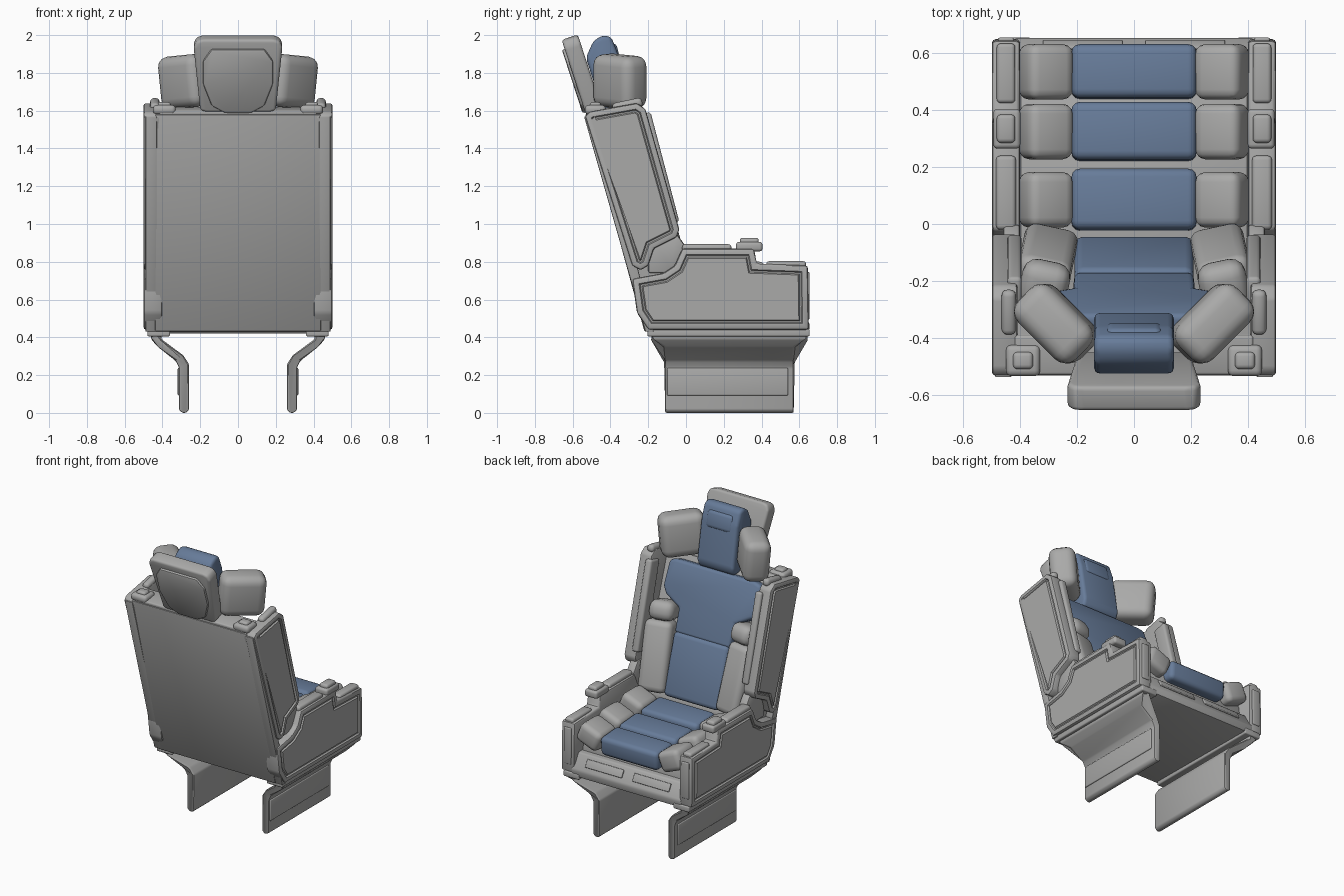
import bpy, bmesh
from math import radians, atan
from mathutils import Matrix, Vector

cube = bpy.data.objects.get("Cube")
if cube:
    bpy.data.objects.remove(cube, do_unlink=True)


def material(name, rgb):
    m = bpy.data.materials.new(name)
    m.use_nodes = True
    m.diffuse_color = (*rgb, 1)
    m.node_tree.nodes["Principled BSDF"].inputs["Base Color"].default_value = (*rgb, 1)
    return m


GREY = material("warm_grey", (0.40, 0.40, 0.395))
BLUE = material("slate_blue", (0.135, 0.20, 0.32))
LEAN = atan(0.30)
SIDES = (("left", 1), ("right", -1))


def finish(name, bm, mat):
    bmesh.ops.recalc_face_normals(bm, faces=bm.faces)
    me = bpy.data.meshes.new(name)
    bm.to_mesh(me)
    bm.free()
    me.materials.append(mat)
    me.shade_smooth()
    me.set_sharp_from_angle(angle=radians(35))
    ob = bpy.data.objects.new(name, me)
    bpy.context.collection.objects.link(ob)
    return ob


def round_edges(bm, r, seg):
    if r:
        bmesh.ops.bevel(bm, geom=bm.edges[:], offset=r, segments=seg,
                        profile=0.5, affect='EDGES', clamp_overlap=True)


def pad(name, loc, size, mat=GREY, r=0.03, rot=(0, 0, 0), seg=3):
    """Rounded box; rot is applied x, then y, then z."""
    bm = bmesh.new()
    bmesh.ops.create_cube(bm, size=1)
    bmesh.ops.scale(bm, vec=size, verts=bm.verts)
    round_edges(bm, r, seg)
    turn = (Matrix.Rotation(rot[2], 4, 'Z') @ Matrix.Rotation(rot[1], 4, 'Y')
            @ Matrix.Rotation(rot[0], 4, 'X'))
    bm.transform(Matrix.Translation(loc) @ turn)
    return finish(name, bm, mat)


def prism(name, pts, w0, w1, axis='X', mat=GREY, r=0.012, seg=2,
          groove=0, matrix=None, flare=None):
    """Extrude a 2D outline along an axis; groove = x side given a rim line."""
    bm = bmesh.new()
    put = (lambda u, v, w: (w, u, v)) if axis == 'X' else (lambda u, v, w: (u, w, v))
    ends = [[bm.verts.new(put(u, v, w)) for u, v in pts] for w in (w0, w1)]
    bm.faces.new(ends[0])
    bm.faces.new(ends[1])
    for i in range(len(pts)):
        j = (i + 1) % len(pts)
        bm.faces.new((ends[0][i], ends[0][j], ends[1][j], ends[1][i]))
    bmesh.ops.recalc_face_normals(bm, faces=bm.faces)
    if flare:
        for v in bm.verts:
            flare(v.co)
    round_edges(bm, r, seg)
    if groove:
        bm.normal_update()
        face = max((f for f in bm.faces if f.normal.x * groove > 0.9),
                   key=lambda f: f.calc_area())
        for width, depth in ((0.018, 0), (0.006, -0.01), (0.008, 0), (0.006, 0.01)):
            bmesh.ops.inset_region(bm, faces=[face], thickness=width, depth=depth,
                                   use_even_offset=True)
    if matrix:
        bm.transform(matrix)
    return finish(name, bm, mat)


def tilted(loc, angle):
    return Matrix.Translation(loc) @ Matrix.Rotation(angle, 4, 'X')


def mirrored(half):
    return half + [(-u, v) for u, v in reversed(half)]


# Back shell and seat pan
prism("back_shell", [(-0.535, 1.58), (-0.22, 0.43), (-0.1, 0.45), (-0.1, 0.72),
                     (-0.39, 1.6)], -0.44, 0.44, r=0.008)
prism("seat_pan", [(-0.21, 0.43), (0.65, 0.42), (0.655, 0.47), (0.6, 0.57),
                   (-0.22, 0.57)], -0.42, 0.42, r=0.01)
prism("seat_support", [(-0.18, 0.5), (0.57, 0.5), (0.55, 0.66), (-0.12, 0.7)],
      -0.4, 0.4)
pad("top_rail", (0, -0.46, 1.595), (0.84, 0.14, 0.03), r=0.01, rot=(radians(8), 0, 0))

for side, s in SIDES:
    # Front slots on the pan
    pad(f"{side}_front_slot", (s * 0.18, 0.63, 0.525), (0.28, 0.012, 0.055),
        r=0.005, rot=(radians(29), 0, 0))

    # Back wing, wing trim, hinge and top knob
    prism(f"{side}_back_wing",
          [(-0.535, 1.57), (-0.51, 1.595), (-0.26, 1.64), (-0.215, 1.61),
           (-0.035, 0.97), (-0.05, 0.93), (-0.17, 0.87), (-0.2, 0.78),
           (-0.24, 0.755), (-0.285, 0.78)],
          s * 0.41, s * 0.5, groove=s)
    pad(f"{side}_wing_trim", (s * 0.42, -0.16, 1.29), (0.05, 0.10, 0.6),
        r=0.015, rot=(LEAN * 0.88, 0, 0))
    prism(f"{side}_back_edge", [(-0.54, 1.57), (-0.215, 0.43), (-0.17, 0.43),
                                (-0.46, 1.57)], s * 0.43, s * 0.49, r=0.006)
    prism(f"{side}_hinge", [(-0.2, 0.74), (-0.07, 0.74), (0.0, 0.88),
                            (-0.05, 0.95), (-0.2, 0.95)], s * 0.4, s * 0.46)
    pad(f"{side}_wing_cap", (s * 0.44, -0.31, 1.63), (0.05, 0.16, 0.05),
        r=0.02, rot=(radians(12), 0, 0))
    pad(f"{side}_top_knob", (s * 0.39, -0.48, 1.605), (0.12, 0.11, 0.05), r=0.02)
    pad(f"{side}_top_knob_core", (s * 0.39, -0.48, 1.62), (0.07, 0.06, 0.05), r=0.015)

    # Armrest body and the pads on top of it
    prism(f"{side}_arm",
          [(-0.285, 0.71), (-0.12, 0.74), (-0.06, 0.78), (-0.02, 0.87),
           (0.36, 0.87), (0.375, 0.79), (0.645, 0.78), (0.65, 0.44),
           (-0.2, 0.44), (-0.26, 0.53)],
          s * 0.4, s * 0.5, r=0.014, groove=s)
    pad(f"{side}_arm_pad", (s * 0.45, 0.11, 0.873), (0.07, 0.26, 0.04), r=0.015)
    pad(f"{side}_arm_control", (s * 0.447, 0.335, 0.88), (0.095, 0.14, 0.05), r=0.015)
    pad(f"{side}_arm_button", (s * 0.45, 0.335, 0.905), (0.065, 0.1, 0.044), r=0.015)
    pad(f"{side}_arm_front_pad", (s * 0.45, 0.53, 0.785), (0.065, 0.21, 0.036), r=0.014)
    pad(f"{side}_arm_front_panel", (s * 0.45, 0.648, 0.62), (0.055, 0.014, 0.25), r=0.006)

    # Leg: a bent sheet that widens where it meets the pan
    def widen(co):
        if co.z > 0.385:
            co.y += 0.07 if co.y > 0.2 else -0.07

    prism(f"{side}_leg",
          [(s * u, v) for u, v in
           [(0.26, 0.015), (0.275, 0), (0.295, 0), (0.312, 0.015), (0.312, 0.24),
            (0.33, 0.275), (0.425, 0.35), (0.46, 0.39), (0.46, 0.44), (0.41, 0.44),
            (0.405, 0.39), (0.29, 0.305), (0.26, 0.26)]],
          -0.11, 0.57, axis='Y', r=0.008, flare=widen)
    pad(f"{side}_leg_panel", (s * 0.312, 0.22, 0.165), (0.014, 0.64, 0.145), r=0.006)
    pad(f"{side}_mount_rail", (s * 0.42, 0.225, 0.425), (0.12, 0.86, 0.04), r=0.008)

    # Seat bolsters, raised at the outside
    for n, y, z in ((1, 0.535, 0.70), (2, 0.325, 0.715), (3, 0.085, 0.735)):
        pad(f"{side}_seat_bolster_{n}", (s * 0.31, y, z), (0.17, 0.195, 0.14),
            r=0.035, rot=(0, -s * radians(22), 0))

    # Backrest bolster and its cap
    pad(f"{side}_back_bolster", (s * 0.31, -0.14, 0.98), (0.19, 0.16, 0.46),
        r=0.04, rot=(LEAN, 0, -s * radians(-12)))
    pad(f"{side}_bolster_cap", (s * 0.315, -0.215, 1.265), (0.17, 0.17, 0.13),
        r=0.05, rot=(LEAN, 0, -s * radians(-12)))

    # Head wing, splayed forward and outward
    pad(f"{side}_head_wing", (s * 0.275, -0.35, 1.755), (0.29, 0.17, 0.28),
        r=0.055, rot=(radians(4), radians(4) * s, s * radians(45)), seg=4)

# Blue seat cushions
for n, y, z, depth in ((1, 0.535, 0.675, 0.19), (2, 0.325, 0.69, 0.205),
                       (3, 0.085, 0.705, 0.215)):
    pad(f"seat_cushion_{n}", (0, y, z), (0.44, depth, 0.13), BLUE, r=0.03,
        rot=(radians(-4), 0, 0))

# Blue backrest cushions
pad("lower_back_cushion", (0, -0.16, 0.95), (0.42, 0.13, 0.42), BLUE, r=0.03,
    rot=(LEAN, 0, 0))
prism("upper_back_cushion",
      mirrored([(0.21, -0.22), (0.215, -0.06), (0.33, 0.0), (0.36, 0.05),
                (0.35, 0.22), (0.3, 0.235)]),
      -0.15, 0, axis='Y', mat=BLUE, r=0.022, seg=3,
      matrix=tilted((0, -0.24, 1.36), atan(0.36)))

# Headrest shell with a faceted bulge on its back
shell = tilted((0, -0.595, 1.78), radians(18))
prism("headrest_shell",
      mirrored([(0.17, -0.2), (0.2, -0.19), (0.235, 0.16), (0.22, 0.195), (0.19, 0.205)]),
      0, 0.09, axis='Y', r=0.02, seg=3, matrix=shell)
prism("headrest_back_bulge",
      mirrored([(0.07, -0.2), (0.14, -0.16), (0.185, -0.04), (0.185, 0.09),
                (0.14, 0.155)]),
      -0.015, 0.03, axis='Y', r=0.012, seg=2, matrix=shell)

# Blue head cushion with a small brow pad
prism("head_cushion",
      [(-0.53, 1.88), (-0.49, 1.97), (-0.44, 2.0), (-0.395, 1.99), (-0.36, 1.9),
       (-0.31, 1.62), (-0.33, 1.57), (-0.43, 1.57)],
      -0.14, 0.14, mat=BLUE, r=0.022, seg=3)
pad("head_brow_pad", (0, -0.39, 1.895), (0.2, 0.07, 0.12), BLUE, r=0.025,
    rot=(radians(14), 0, 0))
